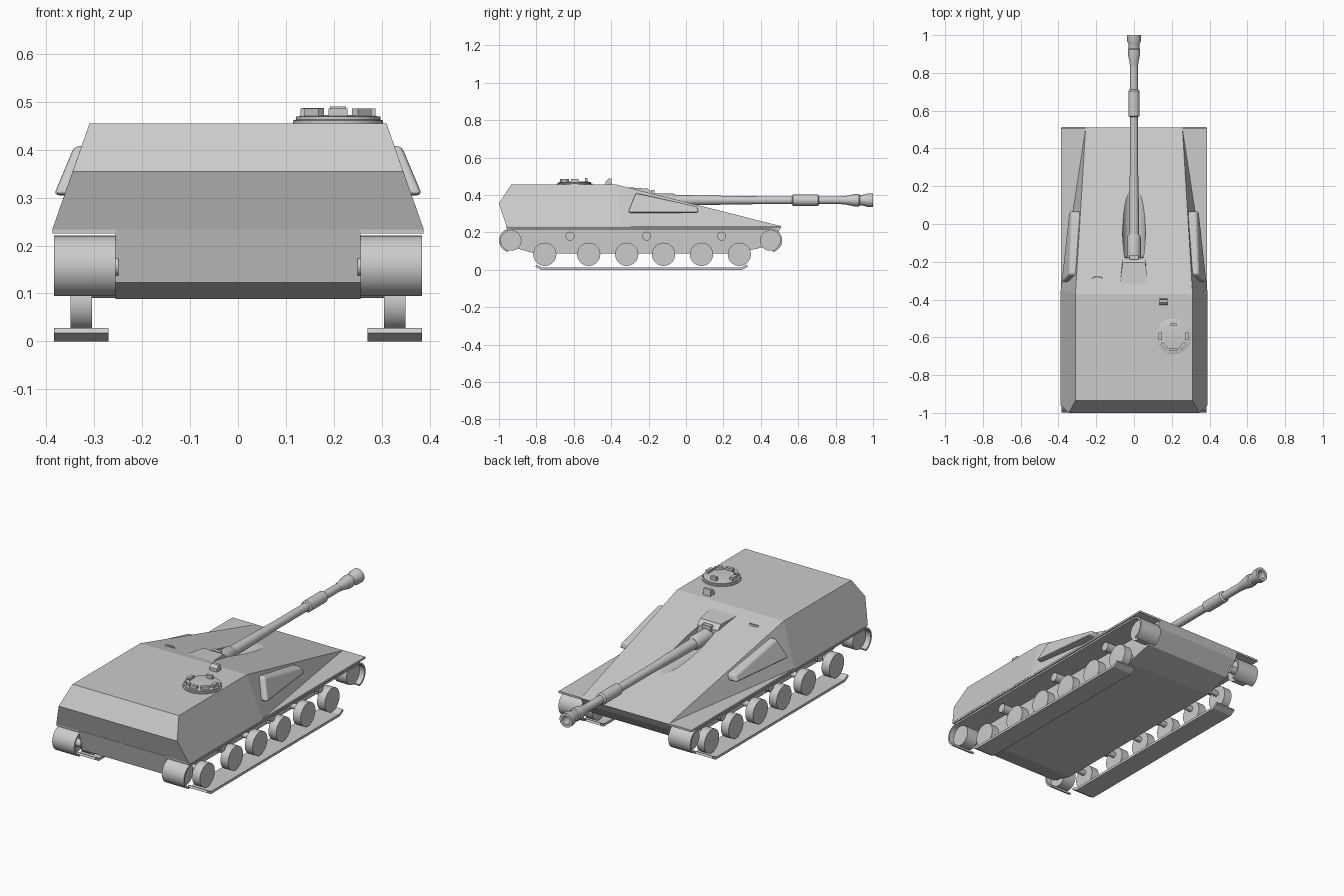
import bpy, bmesh, math
from math import sin, cos, pi, radians

if "Cube" in bpy.data.objects:
    bpy.data.objects.remove(bpy.data.objects["Cube"])


def make(name, verts, faces, mirror=False, smooth=False):
    me = bpy.data.meshes.new(name)
    me.from_pydata(verts, [], faces)
    bm = bmesh.new()
    bm.from_mesh(me)
    bmesh.ops.recalc_face_normals(bm, faces=bm.faces)
    bm.to_mesh(me)
    bm.free()
    ob = bpy.data.objects.new(name, me)
    bpy.context.collection.objects.link(ob)
    if mirror:
        ob.modifiers.new("Mirror", 'MIRROR')
    if smooth:
        bpy.ops.object.select_all(action='DESELECT')
        ob.select_set(True)
        bpy.context.view_layer.objects.active = ob
        bpy.ops.object.shade_smooth_by_angle(angle=radians(35))
    return ob


def loft(name, rings, **kw):
    """Closed solid skinned through rings of equal point count."""
    n = len(rings[0])
    verts = [p for r in rings for p in r]
    faces = [list(range(n)), list(range(len(verts) - n, len(verts)))]
    for k in range(len(rings) - 1):
        for i in range(n):
            j = (i + 1) % n
            faces.append([k*n + i, k*n + j, k*n + n + j, k*n + n + i])
    return make(name, verts, faces, **kw)


def prism(name, profile, x0, x1, **kw):
    """Side profile (y, z) extruded across x."""
    return loft(name, [[(x, y, z) for y, z in profile] for x in (x0, x1)], **kw)


def wheel(name, y, z, r, x0, x1, n=32):
    pts = [(y + r*cos(2*pi*i/n), z + r*sin(2*pi*i/n)) for i in range(n)]
    return prism(name, pts, x0, x1, mirror=True, smooth=True)


def turned(name, profile, z, n=32):
    """Lathe of (y, radius) around the gun axis."""
    rings = [[(r*cos(2*pi*i/n), y, z + r*sin(2*pi*i/n)) for i in range(n)]
             for y, r in profile]
    return loft(name, rings, smooth=True)


def disc(name, cx, cy, profile, n=32):
    """Lathe of (z, radius) around a vertical axis."""
    rings = [[(cx + r*cos(2*pi*i/n), cy + r*sin(2*pi*i/n), z) for i in range(n)]
             for z, r in profile]
    return loft(name, rings, smooth=True)


def box(name, c, s, rot=0):
    ca, sa = cos(rot), sin(rot)
    ring = lambda z: [(c[0] + ca*x*s[0]/2 - sa*y*s[1]/2,
                       c[1] + sa*x*s[0]/2 + ca*y*s[1]/2, z)
                      for x, y in ((-1, -1), (1, -1), (1, 1), (-1, 1))]
    return loft(name, [ring(c[2] - s[2]/2), ring(c[2] + s[2]/2)])


# Upper hull: faceted casemate with a glacis narrowing to the nose
half = [(.388, -.96, .233), (.345, -1, .355), (.31, -.935, .455),
        (.31, -.37, .455), (.388, -.35, .233), (.256, .51, .233)]
verts = half + [(-x, y, z) for x, y, z in half]
faces = [[0, 1, 7, 6], [1, 2, 8, 7], [2, 3, 9, 8], [3, 5, 11, 9],
         [0, 4, 3, 2, 1], [4, 5, 3], [6, 7, 8, 9, 10], [10, 9, 11],
         [0, 6, 10, 11, 5, 4]]
hull = make("upper_hull", verts, faces)

# Barrel channel cut into the glacis
cutter = turned("channel_cutter", [(-.18, .06), (.4, .06)], .372, 48)
cutter.hide_render = True
cutter.hide_viewport = True
cut = hull.modifiers.new("Channel", 'BOOLEAN')
cut.operation = 'DIFFERENCE'
cut.solver = 'EXACT'
cut.object = cutter

# Lower hull tub and fenders
prism("lower_hull", [(-.962, .235), (-.935, .123), (-.81, .088), (.27, .088),
                     (.42, .123), (.49, .195), (.51, .233)], -.256, .256)
prism("fender", [(-.96, .225), (-.96, .235), (.508, .235), (.508, .225)],
      .25, .387, mirror=True)

# Running gear
for y in (-.755, -.52, -.317, -.12, .083, .285):
    wheel("road_wheel", y, .083, .062, .305, .35)
for y in (-.62, -.21, .19):
    wheel("return_roller", y, .18, .024, .25, .35, 20)
wheel("rear_idler", -.935, .157, .055, .285, .355)
wheel("front_sprocket", .45, .157, .055, .285, .355)
for y in (-.935, .45):
    wheel("axle", y, .157, .02, .25, .3, 16)
for y in (-.755, -.52, -.317, -.12, .083, .285):
    wheel("wheel_axle", y, .105, .015, .25, .31, 12)


# Upper track run wrapped around both end wheels
def wrap(r, n=14):
    sweep = radians(165)
    rear = [(-.935 - r*sin(sweep*i/n), .157 + r*cos(sweep*i/n)) for i in range(n, -1, -1)]
    front = [(.45 + r*sin(sweep*i/n), .157 + r*cos(sweep*i/n)) for i in range(n + 1)]
    return rear + front


outer, inner = wrap(.064), wrap(.055)
m = len(outer)
verts = [(x, y, z) for x in (.256, .384) for path in (outer, inner) for y, z in path]
faces = []
for i in range(m - 1):
    for a, b in ((0, m), (m, 3*m), (3*m, 2*m), (2*m, 0)):
        faces.append([a + i, a + i + 1, b + i + 1, b + i])
for i in (0, m - 1):
    faces.append([i, m + i, 3*m + i, 2*m + i])
make("upper_track", verts, faces, mirror=True, smooth=True)

# Lower track run with upturned ends
prism("lower_track", [(-.805, .017), (-.775, 0), (.30, 0), (.33, .017), (.325, .028),
                      (.295, .013), (-.77, .013), (-.80, .028)], .27, .384, mirror=True)

# Side stowage bins lying on the sloped casemate sides
outer = [(.386, -.31, .305), (.342, -.268, .41), (.331, .062, .338), (.345, .068, .305)]
bin_ob = loft("side_bin", [[(x - .08, y, z) for x, y, z in outer], outer], mirror=True)
bev = bin_ob.modifiers.new("Bevel", 'BEVEL')
bev.width = .011
bev.segments = 3
bev.limit_method = 'ANGLE'

# Mantlet block at the top of the channel
loft("mantlet", [
    [(-.075, -.315, .40), (.075, -.315, .40), (.075, -.315, .441), (-.075, -.315, .441)],
    [(-.068, -.205, .34), (.068, -.205, .34), (.06, -.205, .434), (-.06, -.205, .434)],
    [(-.068, -.175, .34), (.068, -.175, .34), (.06, -.18, .41), (-.06, -.18, .41)]])
box("mantlet_sight", (.0, -.178, .412), (.05, .02, .03))

# Gun barrel with collar, sleeve and muzzle brake
turned("gun_collar", [(-.2, .036), (-.07, .036), (-.055, .029)], .372)
turned("gun_barrel", [(-.1, .028), (.1, .026), (.3, .0215), (.9, .0205)], .372)
turned("barrel_sleeve", [(.567, .022), (.572, .03), (.705, .03), (.712, .022)], .372)
turned("muzzle_brake", [(.83, .021), (.86, .024), (.90, .033), (.925, .033), (.93, .028),
                        (.955, .03), (.97, .037), (1, .037), (1, .022), (.95, .022)], .372)

# Commander hatch with a ring of periscopes
cx, cy = .209, -.595
disc("cupola", cx, cy, [(.45, .094), (.461, .094), (.463, .088), (.469, .088), (.473, .06)])
for a in (0, 180, 225, 270, 315):
    t = radians(a)
    box("cupola_periscope", (cx + .07*cos(t), cy + .07*sin(t), .475),
        (.017, .04, .022), t)
box("cupola_hinge", (cx, cy + .062, .477), (.034, .014, .026))

# Roof periscope and low glacis fitting
prism("roof_periscope", [(-.43, .45), (-.43, .472), (-.415, .487),
                         (-.4, .487), (-.395, .45)], .135, .178)
loft("glacis_fitting", [
    [(-.195 + .03*cos(t), -.288 + .011*sin(t), .425) for t in [pi*i/8 for i in range(9)]],
    [(-.195 + .026*cos(t), -.288 + .009*sin(t), .441) for t in [pi*i/8 for i in range(9)]]])
